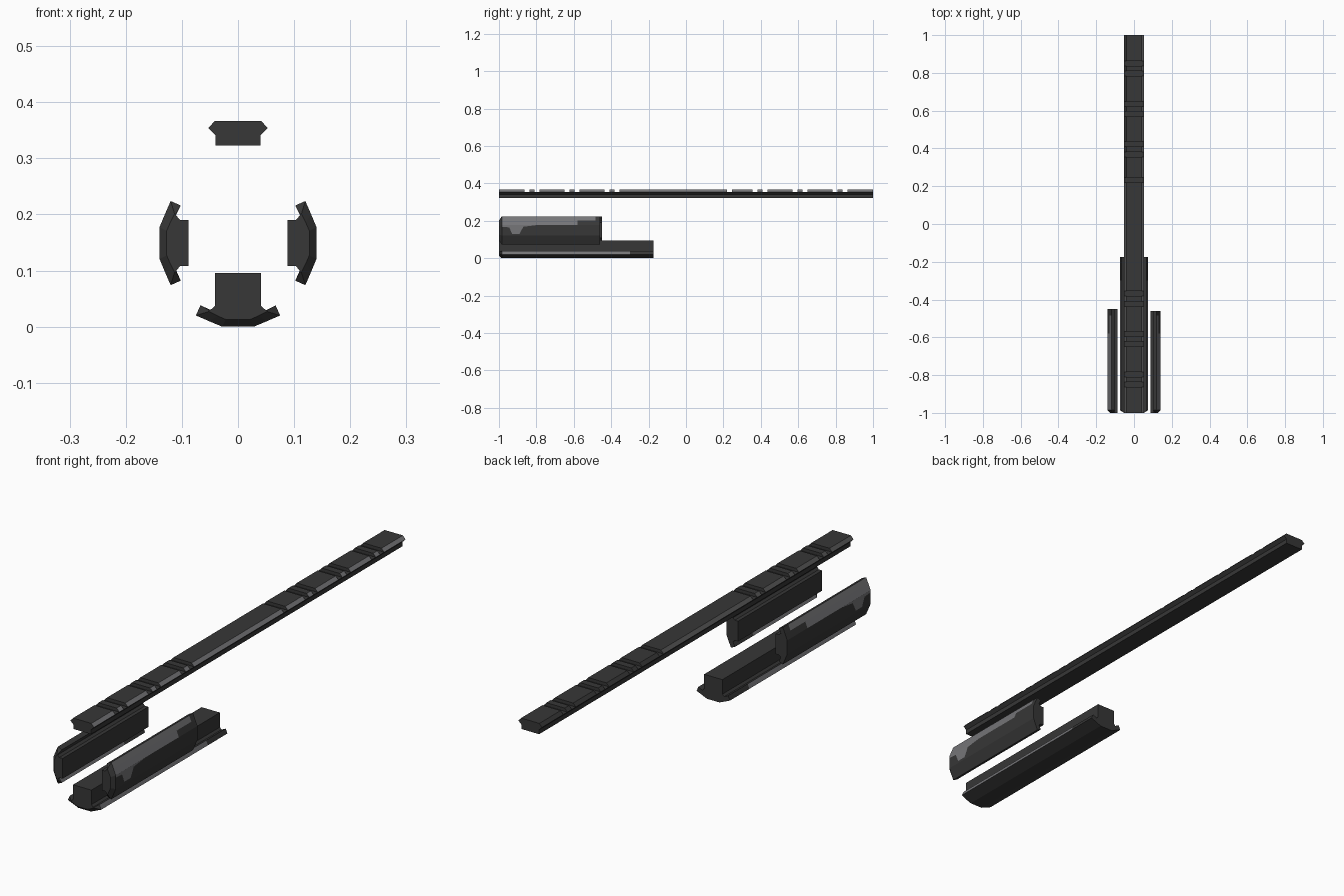
import bpy
import bmesh

cube = bpy.data.objects.get("Cube")
if cube:
    bpy.data.objects.remove(cube)


def make_material(name, colour):
    mat = bpy.data.materials.new(name)
    mat.use_nodes = True
    mat.diffuse_color = (*colour, 1)
    bsdf = mat.node_tree.nodes["Principled BSDF"]
    bsdf.inputs["Base Color"].default_value = (*colour, 1)
    bsdf.inputs["Roughness"].default_value = 0.7
    return mat


MATERIALS = [
    make_material("charcoal", (0.038, 0.038, 0.038)),
    make_material("worn grey", (0.18, 0.18, 0.19)),
    make_material("dull grey", (0.09, 0.09, 0.09)),
]


def loft(name, sections, rule=None):
    """Join matching (y, [(x, z), ...]) outlines into a closed solid."""
    bm = bmesh.new()
    rings = [[bm.verts.new((x, y, z)) for x, z in outline] for y, outline in sections]
    count = len(rings[0])
    for a, b in zip(rings, rings[1:]):
        for i in range(count):
            j = (i + 1) % count
            bm.faces.new((a[i], a[j], b[j], b[i]))
    bm.faces.new(rings[0])
    bm.faces.new(rings[-1])
    bmesh.ops.recalc_face_normals(bm, faces=bm.faces[:])
    if rule:
        for face in bm.faces:
            face.material_index = rule(face.calc_center_median(), face.normal)
    mesh = bpy.data.meshes.new(name)
    bm.to_mesh(mesh)
    bm.free()
    for mat in MATERIALS:
        mesh.materials.append(mat)
    obj = bpy.data.objects.new(name, mesh)
    bpy.context.collection.objects.link(obj)
    return obj


def symmetric(half):
    """Complete a half outline by mirroring its first coordinate."""
    return half + [(-w, d) for w, d in reversed(half)]


# Top rail: continuous base with dovetail sides
base = symmetric([(0.04, 0.323), (0.04, 0.341), (0.053, 0.354)])
loft("top_rail_base", [(-1, base), (1, base)])

# Raised rail blocks between the cross slots
slot = 0.013
pairs = [s * c + o for c in (0.396, 0.609, 0.823) for s in (-1, 1) for o in (-0.027, 0.027)]
slots = sorted(pairs + [0.232])
starts = [-1] + [c + slot for c in slots]
ends = [c - slot for c in slots] + [1]
cap = symmetric([(0.053, 0.354), (0.041, 0.367)])


def chamfer_wear(c, n):
    if abs(n.x) > 0.5 and n.z > 0.3:
        return 1 if n.x > 0 else (2 if c.y < 0.2 else 0)
    return 0


for number, (y0, y1) in enumerate(zip(starts, ends), 1):
    loft(f"top_rail_block_{number}", [(y0, cap), (y1, cap)], chamfer_wear)


# Shared winged section: half width and depth from the outer face
def winged(depth):
    return symmetric([(0.028, 0), (0.052, 0.01), (0.075, 0.02), (0.067, 0.038),
                      (0.049, 0.029), (0.041, 0.037), (0.041, depth)])


def winged_cap(depth):
    return symmetric([(0.022, 0.013), (0.036, 0.019), (0.052, 0.027), (0.051, 0.029),
                      (0.049, 0.03), (0.041, 0.037), (0.041, depth)])


# Bottom rail, with worn wing tips
def bottom_wear(c, n):
    return int(abs(c.x) > 0.068 and n.z > 0.1 and abs(n.x) > 0.7 and -0.98 < c.y < -0.3)


full, front = winged(0.096), winged_cap(0.096)
loft("bottom_rail", [(-1, front), (-0.985, full), (-0.3, full), (-0.175, full)], bottom_wear)


# Side panels, turned outward, with worn upper slopes
def panel_wear(c, n):
    if n.z > 0.3 and abs(n.x) > 0.8 and -0.985 < c.y < -0.485:
        return int(c.z > 0.2 or c.y < -0.58)
    return 0


for side, label, back in ((1, "left", -0.46), (-1, "right", -0.45)):
    def turn(outline):
        return [(side * (0.14 - d), 0.149 + w) for w, d in outline]

    full, front = turn(winged(0.052)), turn(winged_cap(0.052))
    stations = [(-1, front)] + [(y, full) for y in (-0.985, -0.58, -0.485, back)]
    loft(f"{label}_panel", stations, panel_wear)

    # Worn patch running down the flat outer face
    patch = [(-0.985, 0.177), (-0.985, 0.168), (-0.945, 0.165), (-0.93, 0.13),
             (-0.89, 0.13), (-0.87, 0.168), (-0.8, 0.177)]
    bm = bmesh.new()
    x = side * 0.1405
    face = bm.faces.new([bm.verts.new((x, y, z)) for y, z in patch])
    face.normal_update()
    if face.normal.x * side < 0:
        face.normal_flip()
    mesh = bpy.data.meshes.new(f"{label}_panel_wear")
    bm.to_mesh(mesh)
    bm.free()
    mesh.materials.append(MATERIALS[1])
    bpy.context.collection.objects.link(bpy.data.objects.new(mesh.name, mesh))
